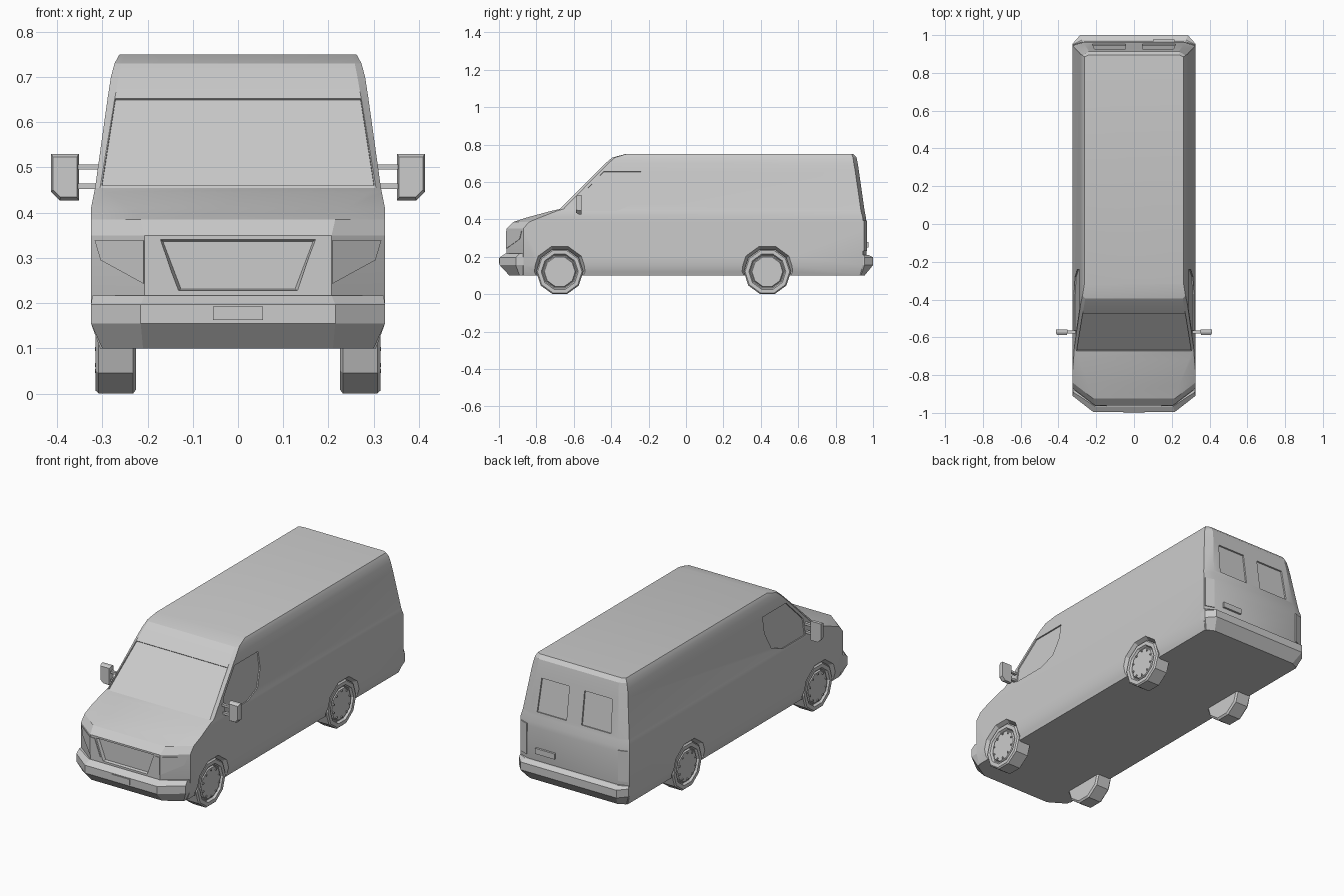
import bpy, bmesh, math
from mathutils import Vector

if "Cube" in bpy.data.objects:
    bpy.data.objects.remove(bpy.data.objects["Cube"])


def loft(name, rings):
    """Closed solid through equally long rings of 3D points."""
    bm = bmesh.new()
    rows = [[bm.verts.new(p) for p in ring] for ring in rings]
    n = len(rows[0])
    for a, b in zip(rows, rows[1:]):
        for i in range(n):
            bm.faces.new((a[i], a[(i + 1) % n], b[(i + 1) % n], b[i]))
    bm.faces.new(rows[0])
    bm.faces.new(rows[-1])
    bmesh.ops.recalc_face_normals(bm, faces=bm.faces)
    mesh = bpy.data.meshes.new(name)
    bm.to_mesh(mesh)
    bm.free()
    ob = bpy.data.objects.new(name, mesh)
    bpy.context.collection.objects.link(ob)
    return ob


def slab(name, pts, direction, out, sink):
    """Flat panel whose outline lies on a surface, thickened along direction."""
    d = Vector(direction).normalized()
    return loft(name, [[Vector(p) - d * sink for p in pts],
                       [Vector(p) + d * out for p in pts]])


def activate(ob):
    bpy.ops.object.select_all(action='DESELECT')
    ob.select_set(True)
    bpy.context.view_layer.objects.active = ob


def cut(ob, cutter):
    activate(ob)
    mod = ob.modifiers.new("cut", 'BOOLEAN')
    mod.operation, mod.solver, mod.object = 'DIFFERENCE', 'EXACT', cutter
    bpy.ops.object.modifier_apply(modifier=mod.name)
    bpy.data.objects.remove(cutter)


def both(right):
    """Complete a half outline by mirroring it across x."""
    return right + [(-p[0],) + tuple(p[1:]) for p in reversed(right)]


def circle(x, r, y, z, n=10):
    return [(x, y + r * math.sin(math.tau * (i + 0.5) / n),
             z - r * math.cos(math.tau * (i + 0.5) / n)) for i in range(n)]


# Body shell: height, half width, front half width, front y, front corner y,
# rear corner y, rear y, rear half width
levels = [
    (.10, .305, .21, -.93, -.87, .93, .955, .25),
    (.155, .325, .207, -.96, -.87, .945, .965, .265),
    (.35, .325, .207, -.96, -.87, .945, .965, .265),
    (.385, .325, .215, -.925, -.84, .945, .964, .265),
    (.41, .325, .24, -.85, -.78, .945, .962, .265),
    (.445, .318, .29, -.72, -.69, .935, .955, .265),
    (.455, .316, .305, -.675, -.655, .934, .9536, .265),
    (.655, .288, .272, -.475, -.46, .905, .925, .245),
    (.70, .281, .264, -.43, -.415, .897, .918, .24),
    (.73, .273, .258, -.395, -.38, .893, .912, .24),
    (.75, .262, .25, -.32, -.315, .885, .895, .24),
]
body = loft("body", [both([(wf, yf, z), (w, yc, z), (w, yrc, z), (wr, yr, z)])
                     for z, w, wf, yf, yc, yrc, yr, wr in levels])

# Recessed windscreen
shield = both([(.301, -.670, .460), (.271, -.477, .653)])
cut(body, slab("cutter", shield, (0, -1, 1), .05, .006))

# Recessed grille with sloping walls
cut(body, loft("cutter", [
    both([(.175 - s, -.97 + t, .343 - s * .7), (.135 - s, -.97 + t, .225 + s * .7)])
    for s, t in ((0, 0), (.009, .025))]))

window = [(-.56, .445), (-.56, .53), (-.44, .655), (-.24, .655),
          (-.24, .57), (-.28, .48), (-.37, .445)]
for s in (1, -1):
    # Recessed cab side windows
    pts = [(s * (.318 - (z - .445) * .1424), y, z) for y, z in window]
    cut(body, slab("cutter", pts, (s, 0, .1424), .04, .007))
    # Recessed rear door windows
    pts = [(s * x, .955 - (z - .445) * .143, z)
           for x, z in ((.045, .465), (.22, .465), (.21, .64), (.045, .64))]
    cut(body, slab("cutter", pts, (0, 1, .143), .04, .008))
    # Flared wheel arches
    for y in (-.675, .435):
        cut(body, loft("cutter", [circle(s * .34, .150, y, .12),
                                  circle(s * .29, .124, y, .12)]))
activate(body)
bpy.ops.object.shade_smooth_by_angle(angle=math.radians(22))

# Bumpers: height, half width, back y, corner y, end half width, end y
front_rows = [(.10, .30, -.86, -.89, .21, -.945), (.155, .325, -.86, -.91, .215, -.996),
              (.197, .325, -.86, -.91, .215, -.996), (.217, .322, -.86, -.89, .207, -.965)]
rear_rows = [(.10, .30, .92, .935, .26, .955), (.155, .325, .92, .955, .285, 1.0),
             (.197, .325, .92, .955, .285, 1.0), (.21, .323, .92, .95, .275, .975)]
for name, rows in (("front_bumper", front_rows), ("rear_bumper", rear_rows)):
    loft(name, [both([(w, yb, z), (w, yc, z), (we, ye, z)])
                for z, w, yb, yc, we, ye in rows])

# Front plate and rear door handle
slab("front_plate", both([(.055, -.996, .163), (.055, -.996, .193)]), (0, -1, 0), .004, .003)
slab("rear_handle", [(.10, .964, .25), (.215, .964, .25), (.215, .964, .28), (.10, .964, .28)],
     (0, 1, 0), .012, .004)

lathe = [(.225, .116), (.232, .126), (.308, .126), (.315, .119), (.315, .099),
         (.303, .092), (.303, .087), (.311, .082), (.311, .02)]
for s in (1, -1):
    # Headlights wrapping around the front corner
    slab("headlight_inner", [(s * .18, -.96, .338), (s * .207, -.96, .338),
                             (s * .207, -.96, .243), (s * .145, -.96, .243)],
         (0, -1, 0), .003, .004)
    outer = [(.207, .338), (.315, .338), (.302, .295), (.207, .243)]
    slab("headlight_outer", [(s * x, -.96 + (x - .207) * .763, z) for x, z in outer],
         (s * .763, -1, 0), .003, .004)

    # Tail lights on the rear corner
    slab("tail_light", [(s * x, .965 - (x - .265) / 3, z) for x, z in
                        ((.271, .23), (.319, .23), (.319, .395), (.271, .395))],
         (s / 3, 1, 0), .004, .005)

    # Door mirrors on two arms
    head = [(.352, .53), (.413, .53), (.413, .446), (.394, .427), (.352, .427)]
    loft("mirror", [[(s * (.382 + (x - .382) * k), y, .48 + (z - .48) * k) for x, z in head]
                    for y, k in ((-.587, .86), (-.575, 1), (-.558, 1))])
    for z in (.452, .495):
        slab("mirror_arm", [(s * .295, -.58, z), (s * .36, -.58, z),
                            (s * .36, -.565, z), (s * .295, -.565, z)], (0, 0, 1), .012, 0)

    # Ten-sided wheels with a ring of studs
    for y in (-.675, .435):
        loft("wheel", [circle(s * x, r, y, .12) for x, r in lathe])
        for i in range(10):
            a = math.tau * i / 10
            cy, cz = y + .07 * math.sin(a), .12 + .07 * math.cos(a)
            loft("wheel_stud", [circle(s * .308, .005, cy, cz, 6),
                                circle(s * .316, .005, cy, cz, 6)])
